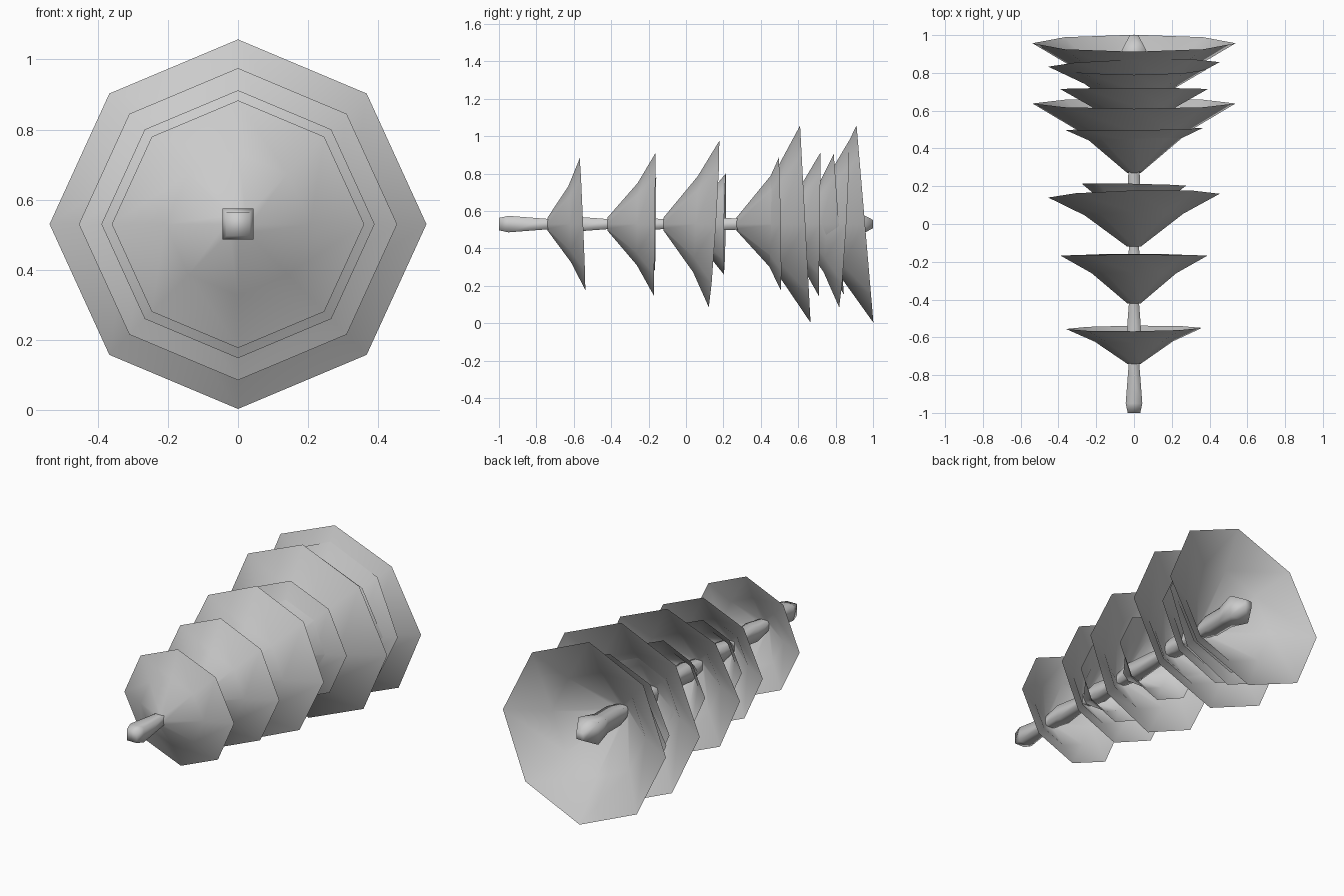
import bpy, bmesh, math

if "Cube" in bpy.data.objects:
    bpy.data.objects.remove(bpy.data.objects["Cube"])

AXIS_Z = 0.53

grey = bpy.data.materials.new("plain grey")
grey.diffuse_color = (0.6, 0.6, 0.6, 1.0)
grey.use_nodes = True
grey.node_tree.nodes["Principled BSDF"].inputs["Base Color"].default_value = grey.diffuse_color


def loft(name, rings, sides, turn, caps, wide=1.0, narrow=1.0):
    """Smooth skin along y; each ring is (y, radius, tilt by height, tilt by side).
    wide / narrow scale x on the even / odd corners."""
    bm = bmesh.new()
    loops = []
    for y, r, tz, tx in rings:
        loop = []
        for i in range(sides):
            a = turn + 2 * math.pi * i / sides
            c, s = math.cos(a), math.sin(a)
            k = wide if i % 2 == 0 else narrow
            loop.append(bm.verts.new((r * c * k, y + tz * s + tx * c, AXIS_Z + r * s)))
        loops.append(loop)
    for a, b in zip(loops, loops[1:]):
        for i in range(sides):
            j = (i + 1) % sides
            bm.faces.new((a[i], a[j], b[j], b[i]))
    if "start" in caps:
        bm.faces.new(loops[0][::-1])
    if "end" in caps:
        bm.faces.new(loops[-1])
    mesh = bpy.data.meshes.new(name)
    bm.to_mesh(mesh)
    bm.free()
    mesh.materials.append(grey)
    ob = bpy.data.objects.new(name, mesh)
    bpy.context.collection.objects.link(ob)
    for p in mesh.polygons:
        p.use_smooth = True
    return ob


# open octagonal skirts: tip y, rim y, rim radius, rim tilt by height, by side
skirts = [
    (-0.74, -0.553, 0.353, -0.015, 0.003),
    (-0.42, -0.167, 0.382, 0.005, 0.0),
    (-0.40, -0.162, 0.25, 0.003, 0.0),
    (-0.12, 0.150, 0.445, 0.028, 0.010),
    (-0.05, 0.208, 0.27, 0.005, -0.005),
    (0.27, 0.638, 0.527, -0.028, 0.0),
    (0.31, 0.502, 0.355, -0.006, 0.005),
    (0.46, 0.715, 0.384, 0.005, 0.0),
    (0.56, 0.817, 0.375, -0.027, 0.0),
    (0.58, 0.845, 0.445, 0.026, 0.012),
    (0.59, 0.957, 0.527, -0.045, 0.0),
]
for n, (tip, rim, r, tz, tx) in enumerate(skirts):
    d = rim - tip
    loft(f"skirt_{n + 1}",
         [(tip, 0.035, 0, 0),
          (tip + 0.63 * d, 0.575 * r, tz * 0.45, tx * 0.45),
          (rim, r, tz, tx)],
         8, 0, ["start"], 1.02, 0.985)

# square stem with gentle swellings, running through every skirt
stem = [(-1.0, 0.033), (-0.95, 0.044), (-0.74, 0.028), (-0.62, 0.042),
        (-0.42, 0.027), (-0.30, 0.042), (-0.12, 0.026), (0.0, 0.042),
        (0.27, 0.03), (0.38, 0.042), (0.58, 0.028), (0.68, 0.045),
        (0.80, 0.045), (0.92, 0.065), (1.0, 0.022)]
loft("stem", [(y, h * math.sqrt(2), 0, 0) for y, h in stem],
     4, math.pi / 4, ["start", "end"])
